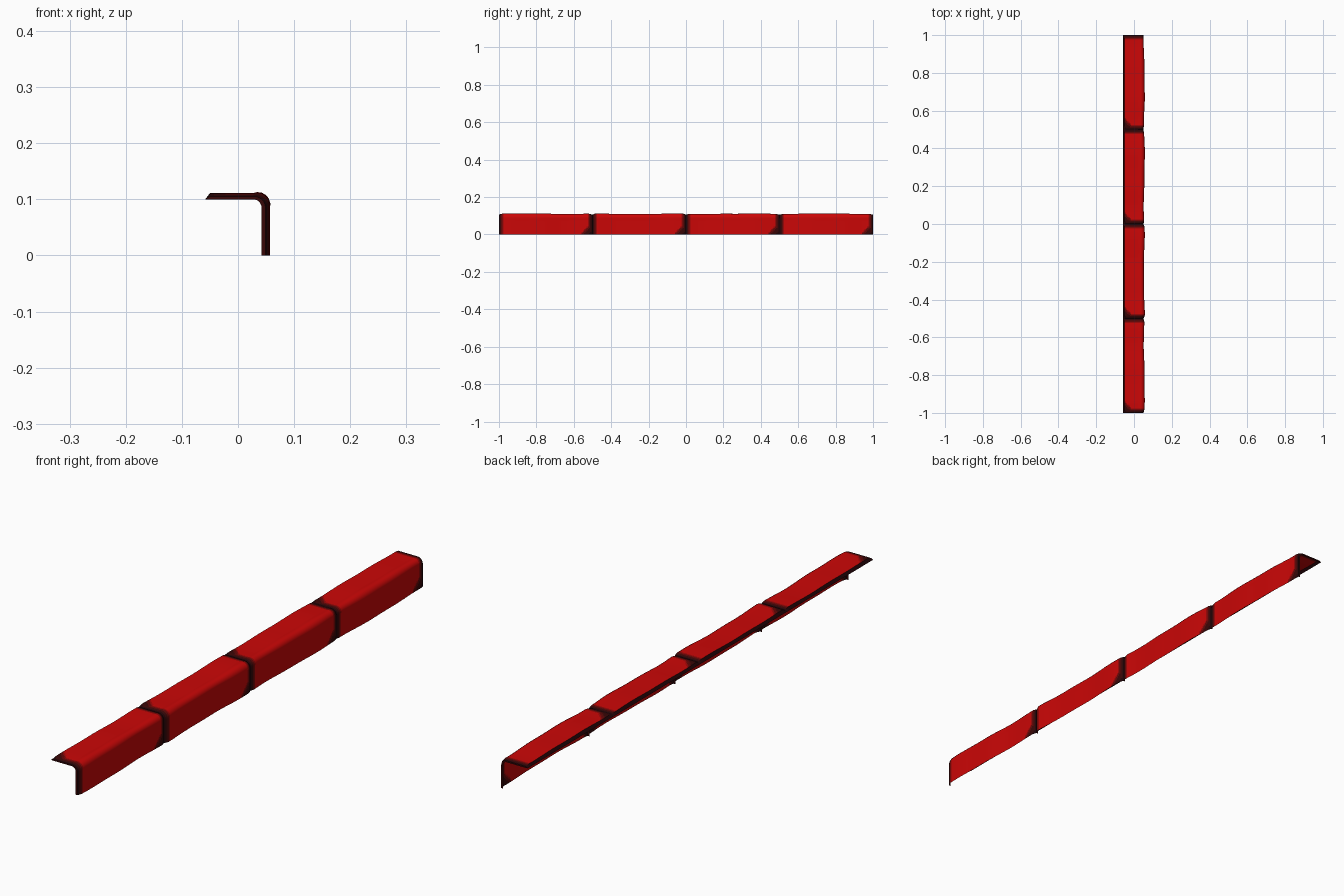
import bpy, bmesh, math

cube = bpy.data.objects.get("Cube")
if cube:
    bpy.data.objects.remove(cube, do_unlink=True)


def material(name, color):
    m = bpy.data.materials.new(name)
    m.use_nodes = True
    m.diffuse_color = color
    m.node_tree.nodes["Principled BSDF"].inputs["Base Color"].default_value = color
    return m


MATERIALS = [
    material("red", (0.6, 0.002, 0.002, 1)),
    material("deep_red", (0.32, 0.002, 0.002, 1)),
    material("dark_red", (0.12, 0.002, 0.002, 1)),
    material("soot_brown", (0.04, 0.002, 0.002, 1)),
    material("maroon_black", (0.015, 0.001, 0.002, 1)),
]
RED, DEEP_RED, DARK_RED, BROWN, BLACK = range(5)
LENGTH = 0.5
WALL_X, FLANGE_Z, RADIUS = 0.042, 0.1, 0.015

# Inner line of the angle section: (x, z, outward normal x, outward normal z)
section = [(-0.058, FLANGE_Z, 0, 1)]
section += [(-0.05 + 0.007 * i, FLANGE_Z, 0, 1) for i in range(11)]
for i in range(7):
    a = math.radians(90 - 15 * i)
    section.append((WALL_X - RADIUS + RADIUS * math.cos(a),
                    FLANGE_Z - RADIUS + RADIUS * math.sin(a),
                    math.cos(a), math.sin(a)))
section += [(WALL_X, 0.07 - 0.007 * i, 1, 0) for i in range(11)]

# Stations along one tile, closer together at its ends
ends = [0, 0.005, 0.012, 0.018, 0.024, 0.031, 0.038, 0.045, 0.052, 0.06, 0.07]
stations = ends + [0.07 + 0.04 * i for i in range(1, 9)] \
    + [LENGTH - u for u in reversed(ends)]


def thickness(u, nx, nz, tile):
    """Worn, pillow-like tile thickness that drops into the joints."""
    edge = min(u, LENGTH - u)
    rise = min(1, edge / 0.018) ** 0.6
    wave = math.sin(2 * math.pi * u / LENGTH + 1.7 * tile)
    ripple = math.sin(5 * math.pi * u / LENGTH + tile)
    top = 0.0095 + 0.001 * wave + 0.0008 * ripple
    side = 0.012 + 0.0025 * wave + 0.001 * ripple
    full = top + (side - top) * nx + 0.006 * nx * nz
    low = 0.005 + 0.002 * nx
    return low + (full - low) * rise


def shade(distance, limits):
    """Pick the darkest colour whose limit is above the distance."""
    for limit, index in zip(limits, (BLACK, BROWN, DARK_RED, DEEP_RED)):
        if distance < limit:
            return index
    return RED


def outer_color(x, z, u):
    """Red face with dark joints, a dark edge and two sooty corners."""
    if x < -0.05:
        return BLACK
    joint = shade(min(u, LENGTH - u), (0.005, 0.012, 0.018, 0.024))
    corner = u + (x + 0.058) * 0.9
    if z < 0.09:
        corner = LENGTH - u + z
    return max(joint, shade(corner, (0.02, 0.05, 0.06, 0.068)))


def build_tile(tile):
    bm = bmesh.new()
    start = -1 + tile * LENGTH
    outer = []
    for u in stations:
        row = []
        for i, (x, z, nx, nz) in enumerate(section):
            t = 0.0005 if i == 0 else thickness(u, nx, nz, tile)
            row.append(bm.verts.new((x + nx * t, start + u, z + nz * t)))
        outer.append(row)

    def quad(verts, index):
        bm.faces.new(verts).material_index = index

    # Outer skin, open underneath
    last = len(section) - 1
    for j in range(len(stations) - 1):
        u = (stations[j] + stations[j + 1]) / 2
        o, p = outer[j], outer[j + 1]
        for i in range(last):
            x = (o[i].co.x + o[i + 1].co.x) / 2
            z = (o[i].co.z + o[i + 1].co.z) / 2
            quad((o[i], o[i + 1], p[i + 1], p[i]), outer_color(x, z, u))

    # End rims, turned away from the tile
    for j, step in ((0, 1), (-1, -1)):
        rim = outer[j]
        y = rim[0].co.y
        inner = [bm.verts.new((s[0], y, s[1])) for s in section]
        for i in range(last):
            quad((rim[i], inner[i], inner[i + 1], rim[i + 1])[::step], BROWN)

    mesh = bpy.data.meshes.new("ridge_tile")
    bm.to_mesh(mesh)
    bm.free()
    for m in MATERIALS:
        mesh.materials.append(m)
    obj = bpy.data.objects.new(f"ridge_tile_{tile + 1}", mesh)
    bpy.context.collection.objects.link(obj)
    return obj


bpy.ops.object.select_all(action="DESELECT")
for k in range(4):
    obj = build_tile(k)
    obj.select_set(True)
    bpy.context.view_layer.objects.active = obj
bpy.ops.object.shade_smooth_by_angle(angle=math.radians(40))
